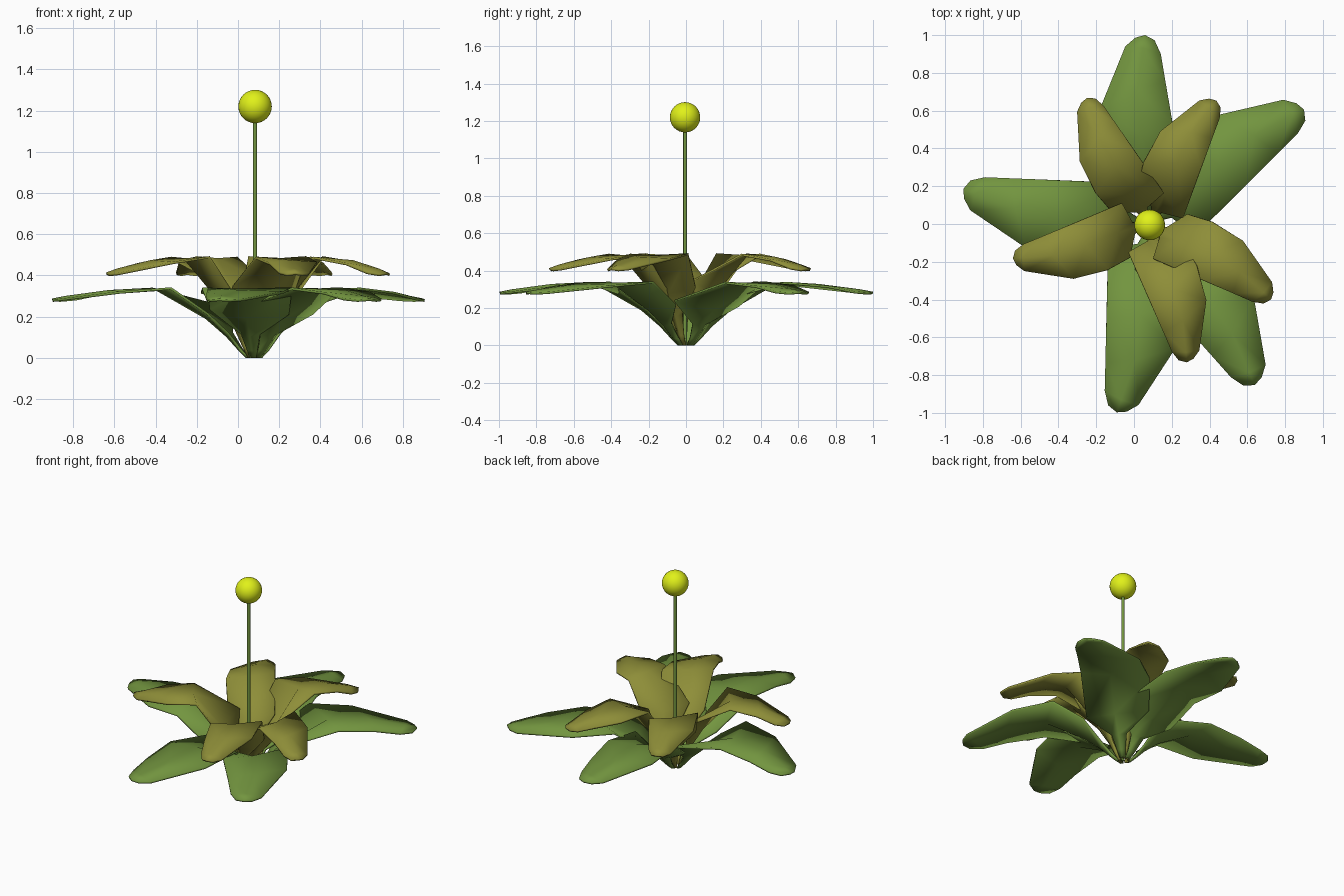
import bpy
from math import cos, sin, radians

if "Cube" in bpy.data.objects:
    bpy.data.objects.remove(bpy.data.objects["Cube"])

CX = 0.08  # plant axis


def material(name, rgb):
    m = bpy.data.materials.new(name)
    m.diffuse_color = (*rgb, 1)
    m.use_nodes = True
    m.node_tree.nodes["Principled BSDF"].inputs["Base Color"].default_value = m.diffuse_color
    return m


green = material("leaf_green", (0.17, 0.30, 0.05))
olive = material("leaf_olive", (0.27, 0.27, 0.04))
yellow = material("bloom_yellow", (0.75, 0.88, 0.01))

# Leaf stations from base to tip: left, middle, right as (outward, sideways, up)
STATIONS = [
    [(0.022, 0.012, 0.00), (0.030, 0, 0.00), (0.022, -0.012, 0.00)],
    [(0.050, 0.018, 0.06), (0.056, 0, 0.055), (0.050, -0.018, 0.06)],
    [(0.092, 0.034, 0.17), (0.104, 0, 0.155), (0.088, -0.034, 0.17)],
    [(0.150, 0.150, 0.31), (0.180, 0.00, 0.28), (0.115, -0.145, 0.345)],
    [(0.280, 0.182, 0.488), (0.360, 0.02, 0.478), (0.400, -0.108, 0.485)],
    [(0.470, 0.180, 0.460), (0.540, 0.03, 0.468), (0.570, -0.085, 0.455)],
    [(0.715, 0.070, 0.407), (0.705, 0.00, 0.427), (0.680, -0.070, 0.412)],
    [(0.748, 0.028, 0.402), (0.757, -0.01, 0.408), (0.735, -0.047, 0.402)],
]


def leaf(name, angle, spread, height, mat):
    c, s = cos(radians(angle)), sin(radians(angle))
    verts = [(CX + spread * (u * c - v * s), spread * (u * s + v * c), height * z)
             for row in STATIONS for u, v, z in row]
    faces = []
    for i in range(len(STATIONS) - 1):
        for j in range(2):
            a = 3 * i + j
            faces.append((a + 3, a + 4, a + 1, a))
    me = bpy.data.meshes.new(name)
    me.from_pydata(verts, [], faces)
    me.materials.append(mat)
    ob = bpy.data.objects.new(name, me)
    bpy.context.collection.objects.link(ob)
    sol = ob.modifiers.new("thickness", "SOLIDIFY")
    sol.thickness = 0.012
    sol.offset = 0
    bpy.ops.object.select_all(action="DESELECT")
    ob.select_set(True)
    bpy.context.view_layer.objects.active = ob
    bpy.ops.object.modifier_apply(modifier="thickness")
    for v in ob.data.vertices:  # base rests on the ground
        v.co.z = max(v.co.z, 0)
    bpy.ops.object.shade_smooth_by_angle(angle=radians(100))


# Wide outer ring, then a smaller, taller copy turned by 25 degrees
RING = [(92, 1.32, 0.98), (37.2, 1.345, 0.98), (170, 1.32, 0.98),
        (261, 1.335, 1.0), (304, 1.345, 1.0)]
for i, (angle, outer, inner) in enumerate(RING, 1):
    leaf(f"outer_leaf_{i}", angle, outer, 0.69, green)
    leaf(f"inner_leaf_{i}", angle + 25, inner, 1.0, olive)

# Stem
bpy.ops.mesh.primitive_cylinder_add(vertices=12, radius=0.01, depth=1.16,
                                    location=(CX + 0.003, -0.005, 0.58))
stem = bpy.context.object
stem.name = "stem"
stem.data.materials.append(green)
bpy.ops.object.shade_smooth_by_angle(angle=radians(40))

# Round bloom
bpy.ops.mesh.primitive_uv_sphere_add(segments=32, ring_count=16, radius=0.081,
                                     location=(CX + 0.003, -0.005, 1.22))
bloom = bpy.context.object
bloom.name = "bloom"
bloom.data.materials.append(yellow)
bpy.ops.object.shade_smooth()
